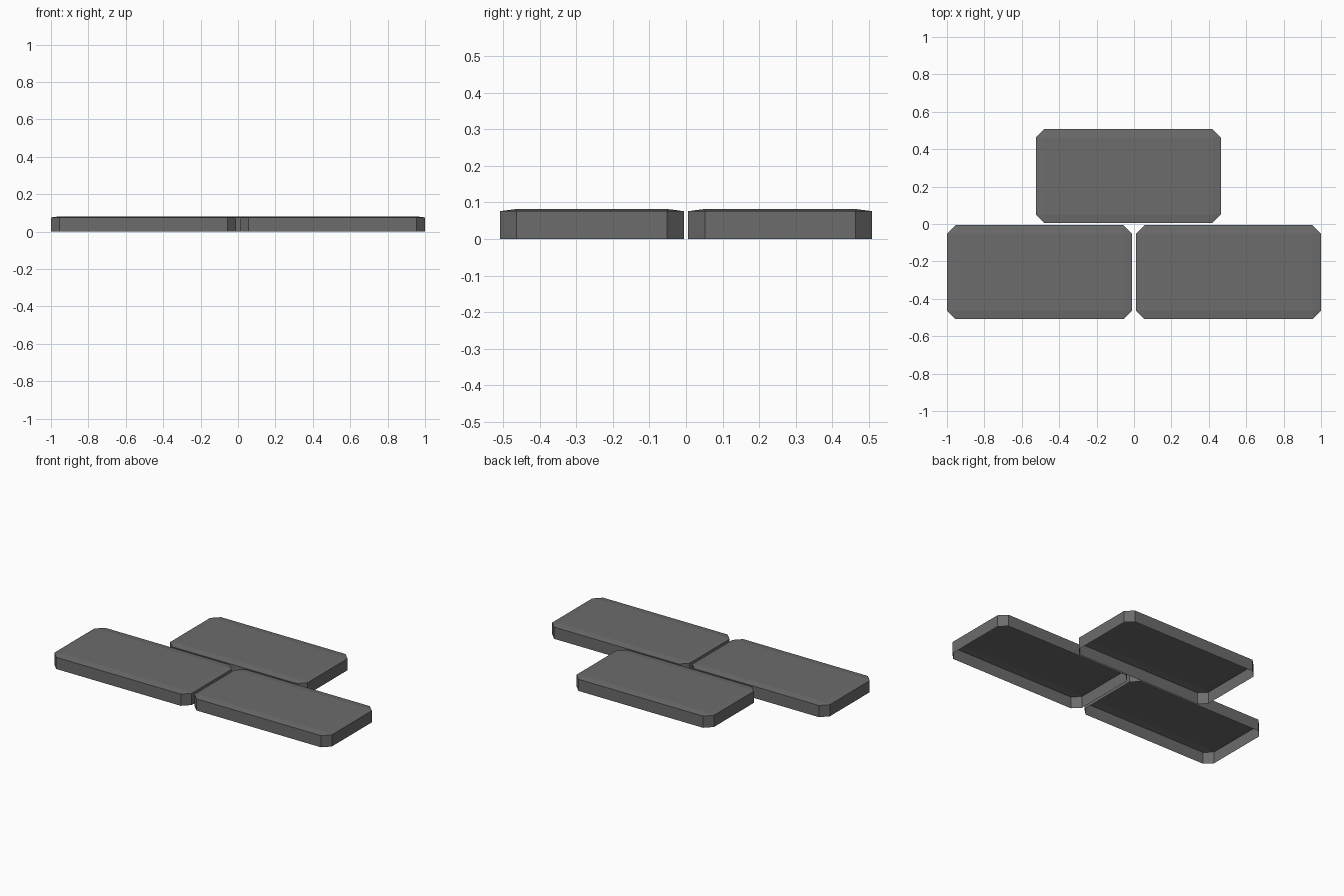
import bpy
import bmesh

cube = bpy.data.objects.get("Cube")
if cube:
    bpy.data.objects.remove(cube, do_unlink=True)

LENGTH, WIDTH = 0.99, 0.503
CUT = 0.046             # corner cut and top bevel inset
WALL_TOP, TOP = 0.076, 0.082

stone = bpy.data.materials.new("dark grey stone")
stone.use_nodes = True
colour = (0.15, 0.15, 0.15, 1)
stone.diffuse_color = colour
stone.node_tree.nodes["Principled BSDF"].inputs["Base Color"].default_value = colour


def paving_slab(name, x, y):
    """Hollow slab, open below, with cut corners and a shallow bevelled top."""
    bm = bmesh.new()
    hx, hy = LENGTH / 2, WIDTH / 2
    outline, inner = [], []
    for sx, sy in ((1, 1), (-1, 1), (-1, -1), (1, -1)):
        pair = [(sx * hx, sy * (hy - CUT)), (sx * (hx - CUT), sy * hy)]
        outline += pair if sx == sy else pair[::-1]
        inner.append((sx * (hx - CUT), sy * (hy - CUT)))
    low = [bm.verts.new((px, py, 0)) for px, py in outline]
    rim = [bm.verts.new((px, py, WALL_TOP)) for px, py in outline]
    top = [bm.verts.new((px, py, TOP)) for px, py in inner]

    # Side walls
    count = len(low)
    for i in range(count):
        j = (i + 1) % count
        bm.faces.new((low[i], low[j], rim[j], rim[i]))
    # Corner triangles, sloping edge bands and flat top
    for i in range(4):
        a, b, c = rim[2 * i], rim[2 * i + 1], rim[(2 * i + 2) % count]
        bm.faces.new((a, b, top[i]))
        bm.faces.new((b, c, top[(i + 1) % 4], top[i]))
    bm.faces.new(top)

    mesh = bpy.data.meshes.new(name)
    bm.to_mesh(mesh)
    bm.free()
    mesh.materials.append(stone)
    slab = bpy.data.objects.new(name, mesh)
    slab.location = (x, y, 0)
    bpy.context.collection.objects.link(slab)


# Two slabs in front, one staggered behind
paving_slab("front_right_slab", -0.505, -0.257)
paving_slab("front_left_slab", 0.505, -0.257)
paving_slab("back_slab", -0.03, 0.257)
